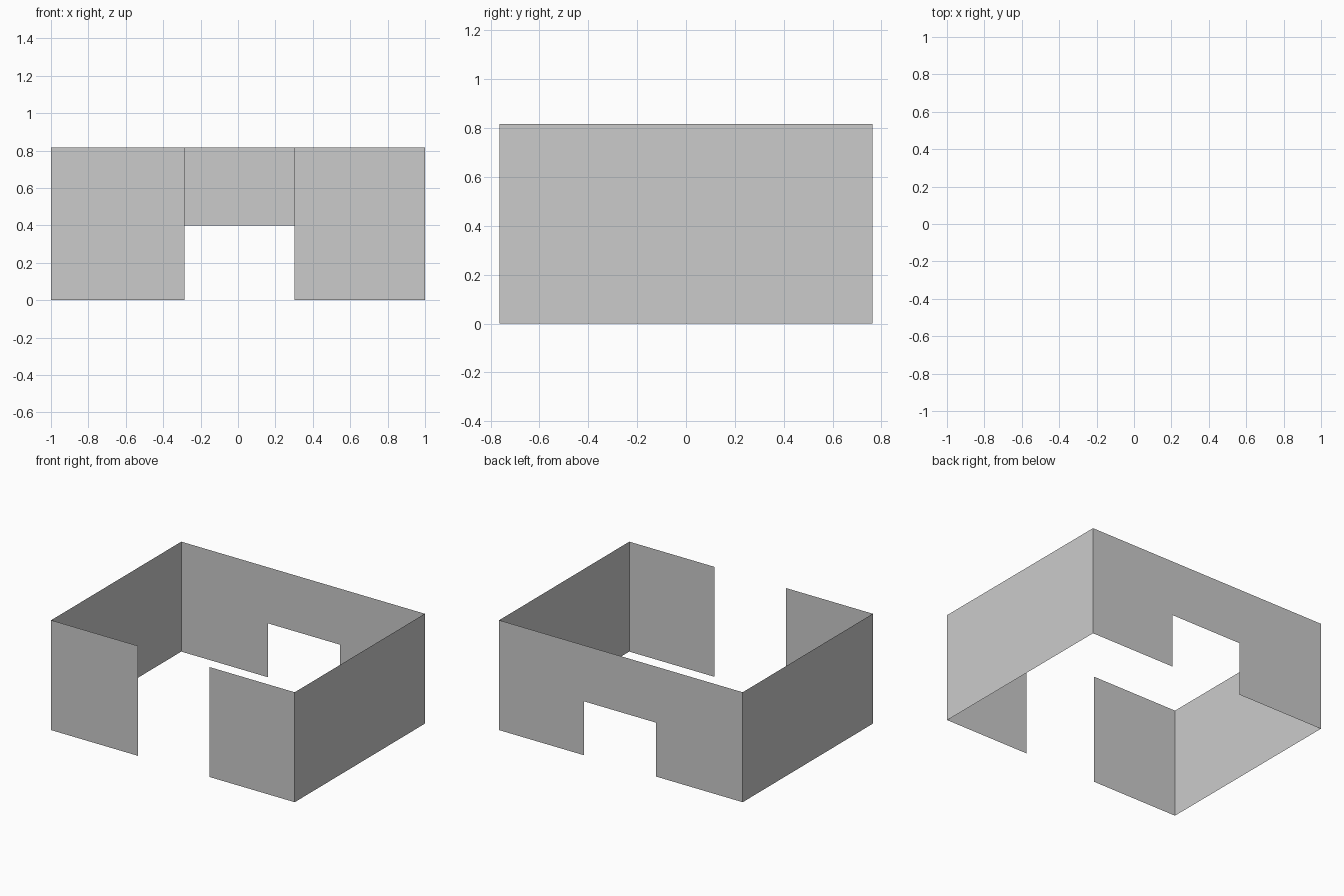
import bpy

if "Cube" in bpy.data.objects:
    bpy.data.objects.remove(bpy.data.objects["Cube"])

HALF_X, HALF_Y, HEIGHT = 1.0, 0.763, 0.816
GAP_LEFT, GAP_RIGHT, GAP_TOP = -0.287, 0.302, 0.40


def wall(name, outline):
    """One paper-thin wall panel from its outline, wound to face outward."""
    mesh = bpy.data.meshes.new(name)
    mesh.from_pydata(outline, [], [range(len(outline))])
    obj = bpy.data.objects.new(name, mesh)
    bpy.context.collection.objects.link(obj)
    return obj


def rectangle(a, b):
    """Full-height rectangle standing on the ground line from a to b."""
    return [(*a, 0), (*b, 0), (*b, HEIGHT), (*a, HEIGHT)]


# Front wall in two pieces, open between them
wall("front_wall_left", rectangle((-HALF_X, -HALF_Y), (GAP_LEFT, -HALF_Y)))
wall("front_wall_right", rectangle((GAP_RIGHT, -HALF_Y), (HALF_X, -HALF_Y)))

# Solid side walls
wall("right_wall", rectangle((HALF_X, -HALF_Y), (HALF_X, HALF_Y)))
wall("left_wall", rectangle((-HALF_X, HALF_Y), (-HALF_X, -HALF_Y)))

# Back wall with a low doorway
profile = [(HALF_X, 0), (GAP_RIGHT, 0), (GAP_RIGHT, GAP_TOP), (GAP_LEFT, GAP_TOP),
           (GAP_LEFT, 0), (-HALF_X, 0), (-HALF_X, HEIGHT), (HALF_X, HEIGHT)]
wall("back_wall", [(x, HALF_Y, z) for x, z in profile])
